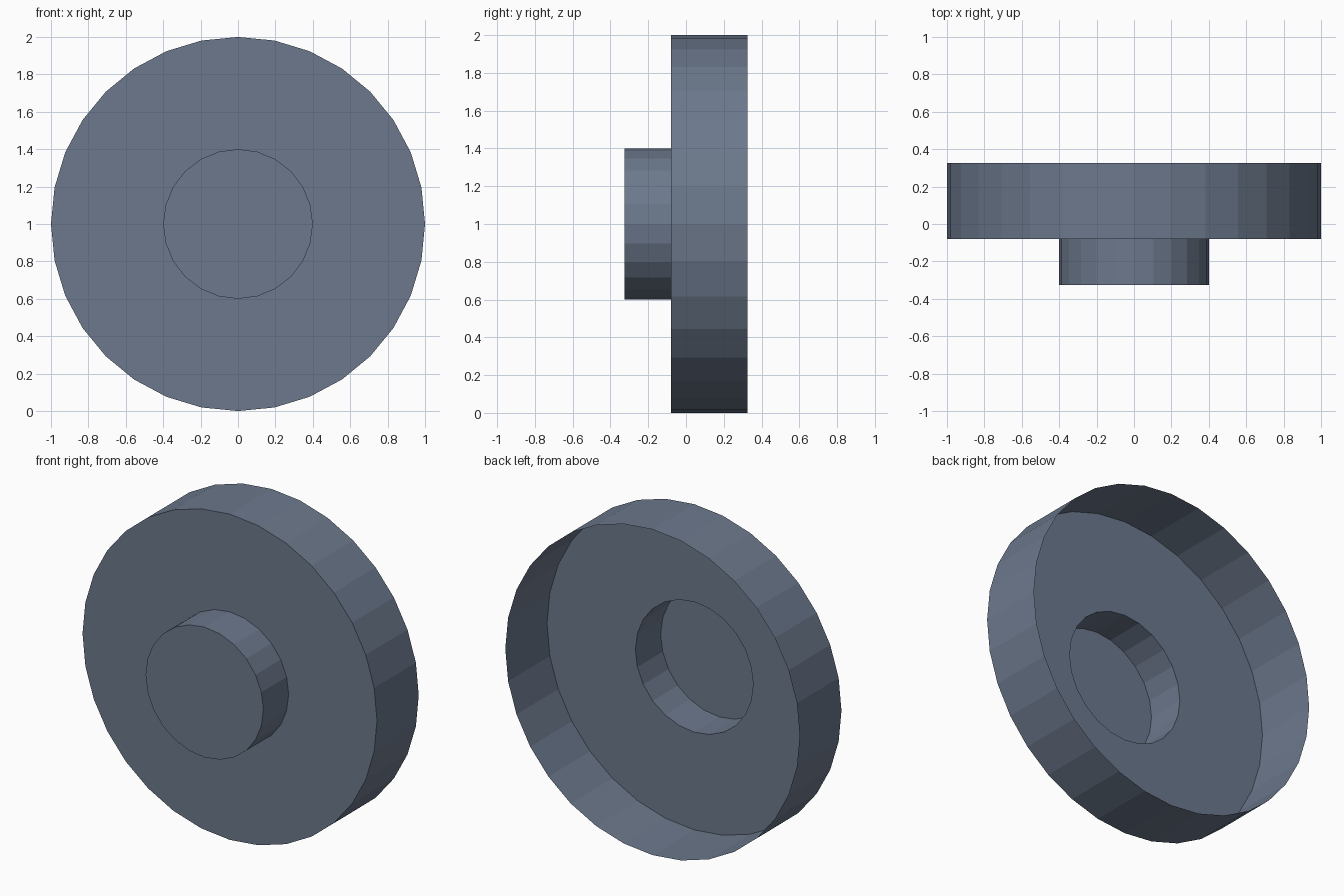
import bpy, bmesh
from math import sin, cos, pi

if "Cube" in bpy.data.objects:
    bpy.data.objects.remove(bpy.data.objects["Cube"])

CZ = 1.0                      # axis height
FRONT, STEP, BACK = -0.325, -0.08, 0.325

# Dark slate paint
slate = bpy.data.materials.new("slate")
slate.diffuse_color = (0.15, 0.19, 0.265, 1.0)
slate.use_nodes = True
slate.node_tree.nodes["Principled BSDF"].inputs["Base Color"].default_value = slate.diffuse_color


def ring(bm, r, y, n):
    """Closed loop of n vertices around the y axis."""
    return [bm.verts.new((r * cos(2 * pi * i / n), y, CZ + r * sin(2 * pi * i / n)))
            for i in range(n)]


def wall(bm, a, b):
    """Quads joining front ring a to back ring b, facing outward."""
    n = len(a)
    for i in range(n):
        j = (i + 1) % n
        bm.faces.new((a[i], b[i], b[j], a[j]))


def loop_edges(bm, vs):
    return [bm.edges.get((vs[i], vs[i - 1])) for i in range(len(vs))]


def finish(bm, name):
    me = bpy.data.meshes.new(name)
    bm.to_mesh(me)
    bm.free()
    me.materials.append(slate)
    ob = bpy.data.objects.new(name, me)
    bpy.context.collection.objects.link(ob)
    return ob


# Hub: short closed-front cup, open at the back
bm = bmesh.new()
f, b = ring(bm, 0.4, FRONT, 24), ring(bm, 0.4, STEP, 24)
wall(bm, f, b)
bm.faces.new(f)
finish(bm, "hub")

# Rim: outer wall plus the flat annular face around the hub, open at the back
bm = bmesh.new()
f, b = ring(bm, 1.0, STEP, 32), ring(bm, 1.0, BACK, 32)
wall(bm, f, b)
inner = ring(bm, 0.4, STEP, 24)
for i in range(24):
    bm.edges.new((inner[i - 1], inner[i]))
res = bmesh.ops.triangle_fill(bm, use_beauty=True, normal=(0, -1, 0),
                              edges=loop_edges(bm, f) + loop_edges(bm, inner))
for g in res["geom"]:
    if isinstance(g, bmesh.types.BMFace):
        g.normal_update()
        if g.normal.y > 0:
            g.normal_flip()
finish(bm, "wheel_rim")
